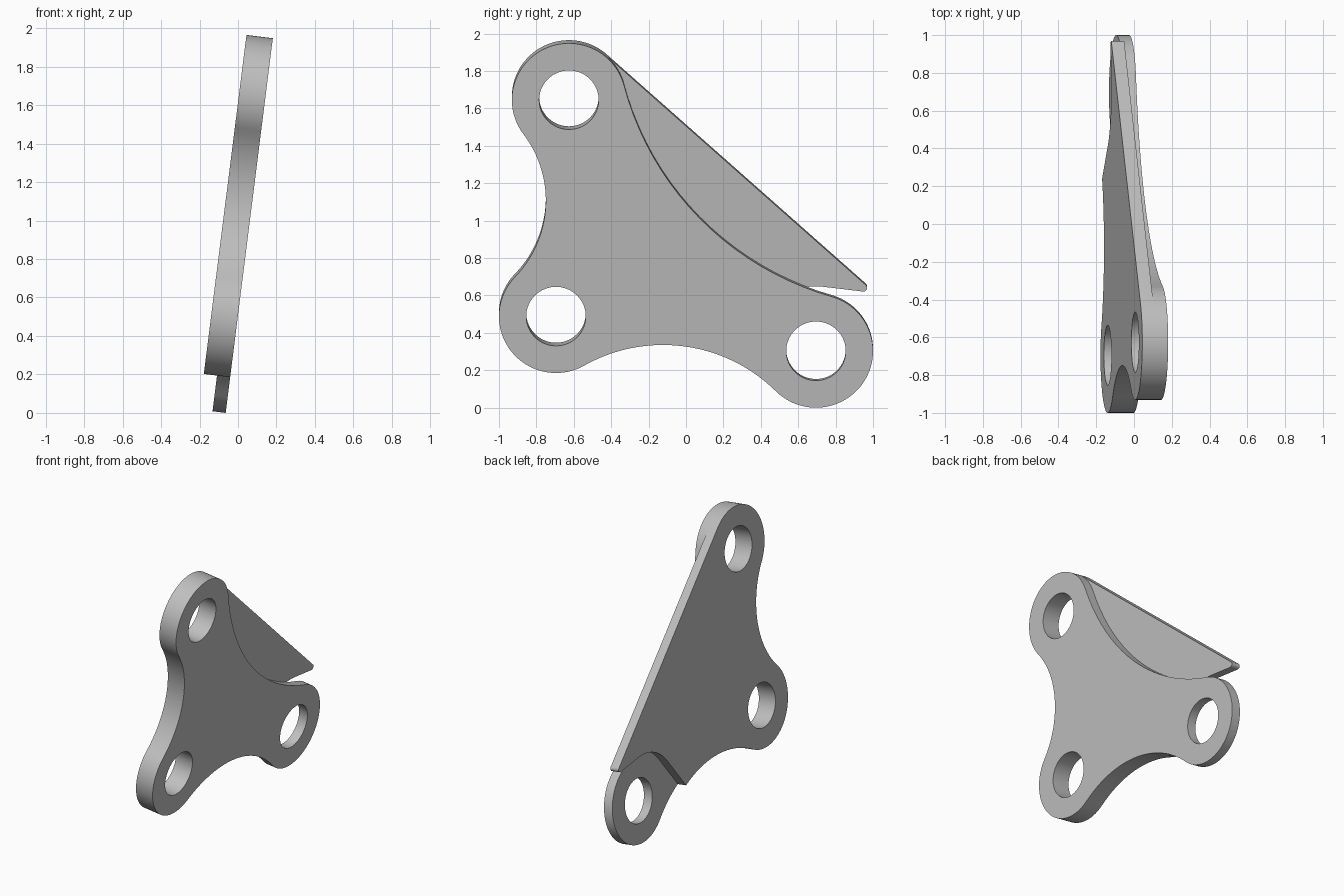
import bpy, bmesh
from math import sin, cos, acos, atan2, hypot, radians, pi, tau, sqrt, ceil
from mathutils import Matrix

if "Cube" in bpy.data.objects:
    bpy.data.objects.remove(bpy.data.objects["Cube"])

TILT = radians(7.17)
THICK = 0.138
MID = -THICK / 2
LOBE_R, HOLE_R = 0.305, 0.159
CLEAR_R = 0.34          # clearance around the thin lug
TIP_R = 0.02
top, rear, lug = (-0.626, 1.658), (-0.695, 0.492), (0.695, 0.305)
tip = (0.948, 0.637)


def angle(c, p):
    return atan2(p[1] - c[1], p[0] - c[0])


def on_circle(c, r, a):
    return (c[0] + r * cos(a), c[1] + r * sin(a))


def arc(c, r, a0, a1, ccw=True):
    sweep = (a1 - a0) % tau if ccw else -((a0 - a1) % tau)
    n = max(4, ceil(abs(sweep) / radians(3)))
    return [on_circle(c, r, a0 + sweep * i / n) for i in range(n + 1)]


def waist_centre(a, b, r):
    """Centre of the hollow arc that touches two lobes."""
    du, dv = b[0] - a[0], b[1] - a[1]
    length = hypot(du, dv)
    d = sqrt((r + LOBE_R) ** 2 - (length / 2) ** 2)
    return ((a[0] + b[0]) / 2 + dv / length * d, (a[1] + b[1]) / 2 - du / length * d)


def prism(name, loops, x0, x1):
    bm = bmesh.new()
    for loop in loops:
        pts = [p for i, p in enumerate(loop)
               if hypot(p[0] - loop[i - 1][0], p[1] - loop[i - 1][1]) > 1e-5]
        face = bm.faces.new([bm.verts.new((x0, u, v)) for u, v in pts])
        ext = bmesh.ops.extrude_face_region(bm, geom=[face])["geom"]
        moved = [g for g in ext if isinstance(g, bmesh.types.BMVert)]
        bmesh.ops.translate(bm, verts=moved, vec=(x1 - x0, 0, 0))
    bmesh.ops.recalc_face_normals(bm, faces=bm.faces)
    mesh = bpy.data.meshes.new(name)
    bm.to_mesh(mesh)
    bm.free()
    obj = bpy.data.objects.new(name, mesh)
    bpy.context.collection.objects.link(obj)
    return obj


def combine(target, other, operation):
    mod = target.modifiers.new(operation.lower(), 'BOOLEAN')
    mod.operation, mod.solver, mod.object = operation, 'EXACT', other
    bpy.context.view_layer.objects.active = target
    bpy.ops.object.modifier_apply(modifier=mod.name)
    bpy.data.objects.remove(other)


# Hollow arcs between the lobes
LEFT_R, LOW_R, SLOPE_R = 0.596, 0.854, 1.606
left = waist_centre(top, rear, LEFT_R)
low = waist_centre(rear, lug, LOW_R)
slope = waist_centre(lug, top, SLOPE_R)

# Tangent directions of the wing and of the lug clearance
span = hypot(tip[0] - top[0], tip[1] - top[1])
wing_a = angle(top, tip) + acos((LOBE_R - TIP_R) / span)
gap = hypot(tip[0] - lug[0], tip[1] - lug[1])
under_a = angle(lug, tip) + acos((CLEAR_R + TIP_R) / gap)
split_a = acos((0.24 - low[0]) / LOW_R)
corner = on_circle(low, LOW_R, split_a)
reach = hypot(corner[0] - lug[0], corner[1] - lug[1])
recess_a = angle(lug, corner) - acos(CLEAR_R / reach)

# Edge shared by both layers, from the wing tangent round to the recess corner
shared = (arc(top, LOBE_R, wing_a, angle(top, left))
          + arc(left, LEFT_R, angle(left, top), angle(left, rear), False)
          + arc(rear, LOBE_R, angle(rear, left), angle(rear, low))
          + arc(low, LOW_R, angle(low, rear), split_a, False))

# Layer with the thin lug
lug_outline = (shared
               + arc(low, LOW_R, split_a, angle(low, lug), False)
               + arc(lug, LOBE_R, angle(lug, low), angle(lug, slope))
               + arc(slope, SLOPE_R, angle(slope, lug), angle(slope, top), False)
               + arc(top, LOBE_R, angle(top, slope), wing_a))
# Layer with the wing, cut back around the lug
wing_outline = (shared
                + arc(lug, CLEAR_R, recess_a, under_a, False)
                + arc(tip, TIP_R, under_a + pi, wing_a))

plate = prism("bracket_plate", [lug_outline], MID, 0)
wing = prism("wing_layer", [wing_outline], -THICK, MID)
combine(plate, wing, 'UNION')

# Three round holes
circles = [arc(c, HOLE_R, 0, tau - radians(5)) for c in (top, rear, lug)]
holes = prism("hole_cutter", circles, -THICK - 0.1, 0.1)
combine(plate, holes, 'DIFFERENCE')

# Lean the plate
plate.data.transform(Matrix.Translation((-0.064, 0, 0)) @ Matrix.Rotation(TILT, 4, 'Y'))

# Grey finish
grey = bpy.data.materials.new("plain grey")
grey.use_nodes = True
colour = (0.52, 0.52, 0.52, 1)
grey.diffuse_color = colour
grey.node_tree.nodes["Principled BSDF"].inputs["Base Color"].default_value = colour
plate.data.materials.clear()
plate.data.materials.append(grey)

bpy.ops.object.select_all(action='DESELECT')
plate.select_set(True)
bpy.context.view_layer.objects.active = plate
bpy.ops.object.shade_smooth_by_angle(angle=radians(30))
